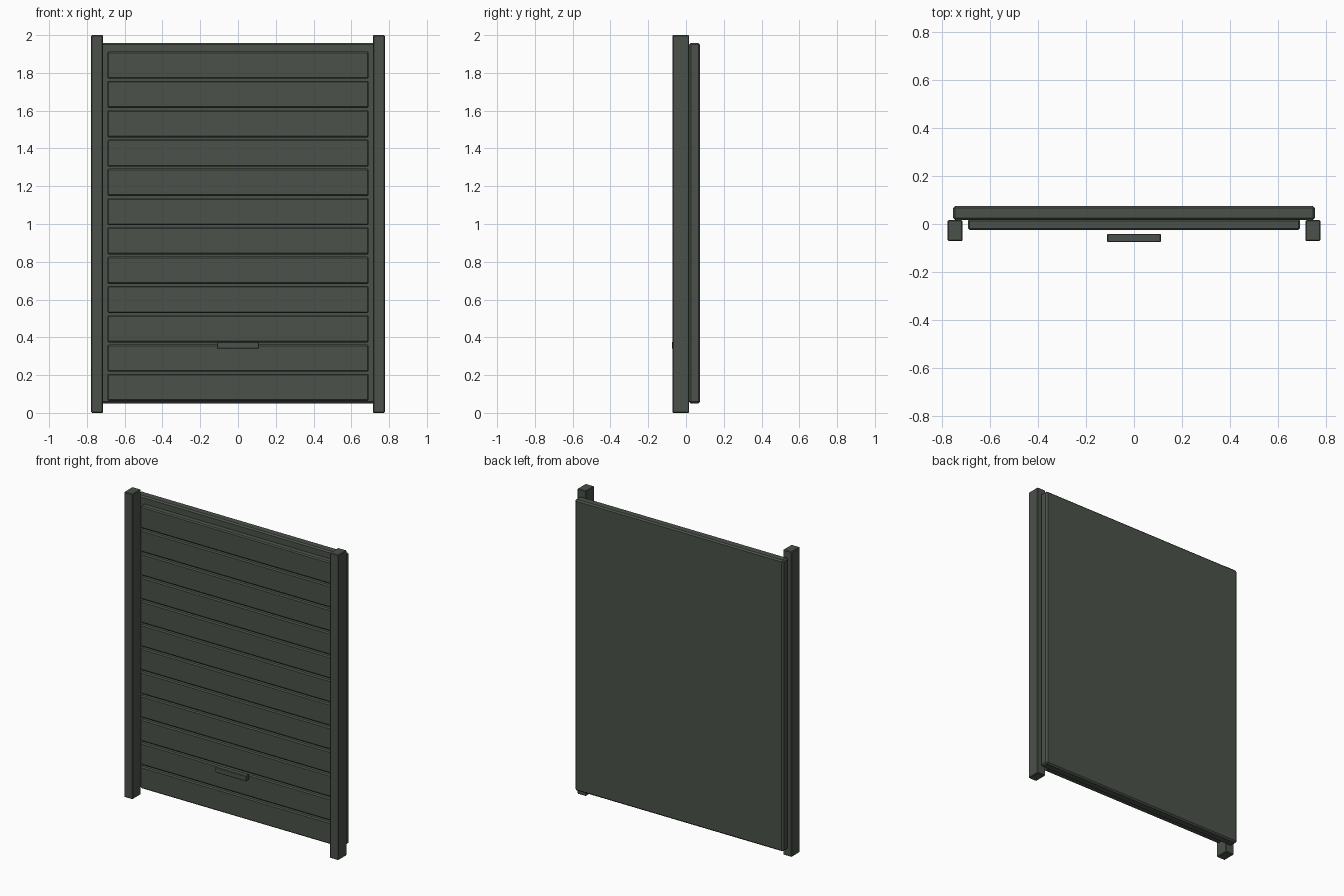
import bpy

cube = bpy.data.objects.get("Cube")
if cube:
    bpy.data.objects.remove(cube, do_unlink=True)

# Single painted-metal colour
paint = bpy.data.materials.new("dark grey green paint")
paint.use_nodes = True
colour = (0.07, 0.085, 0.067, 1.0)
paint.diffuse_color = colour
paint.node_tree.nodes["Principled BSDF"].inputs["Base Color"].default_value = colour


def box(name, x, y, z, bevel):
    """Chamfered box from (min, max) ranges on each axis."""
    ranges = (x, y, z)
    bpy.ops.mesh.primitive_cube_add(size=1, location=[(a + b) / 2 for a, b in ranges])
    obj = bpy.context.object
    obj.name = name
    obj.scale = [b - a for a, b in ranges]
    bpy.ops.object.transform_apply(location=False, rotation=False, scale=True)
    mod = obj.modifiers.new("chamfer", "BEVEL")
    mod.width = bevel
    mod.segments = 1
    obj.data.materials.append(paint)
    return obj


# Backing panel
box("door_panel", (-0.755, 0.755), (0.017, 0.075), (0.05, 1.958), 0.009)

# Side guide rails
for side, name in ((-1, "right_rail"), (1, "left_rail")):
    edges = sorted((side * 0.715, side * 0.777))
    box(name, edges, (-0.071, 0.016), (0, 2), 0.004)

# Horizontal slats
slat_count = 12
for i in range(slat_count):
    middle = 0.135 + i * 0.1551
    box(f"slat_{i + 1}", (-0.692, 0.692), (-0.026, 0.02),
        (middle - 0.072, middle + 0.072), 0.007)

# Pull handle
box("handle", (-0.112, 0.112), (-0.075, -0.041), (0.34, 0.376), 0.003)
